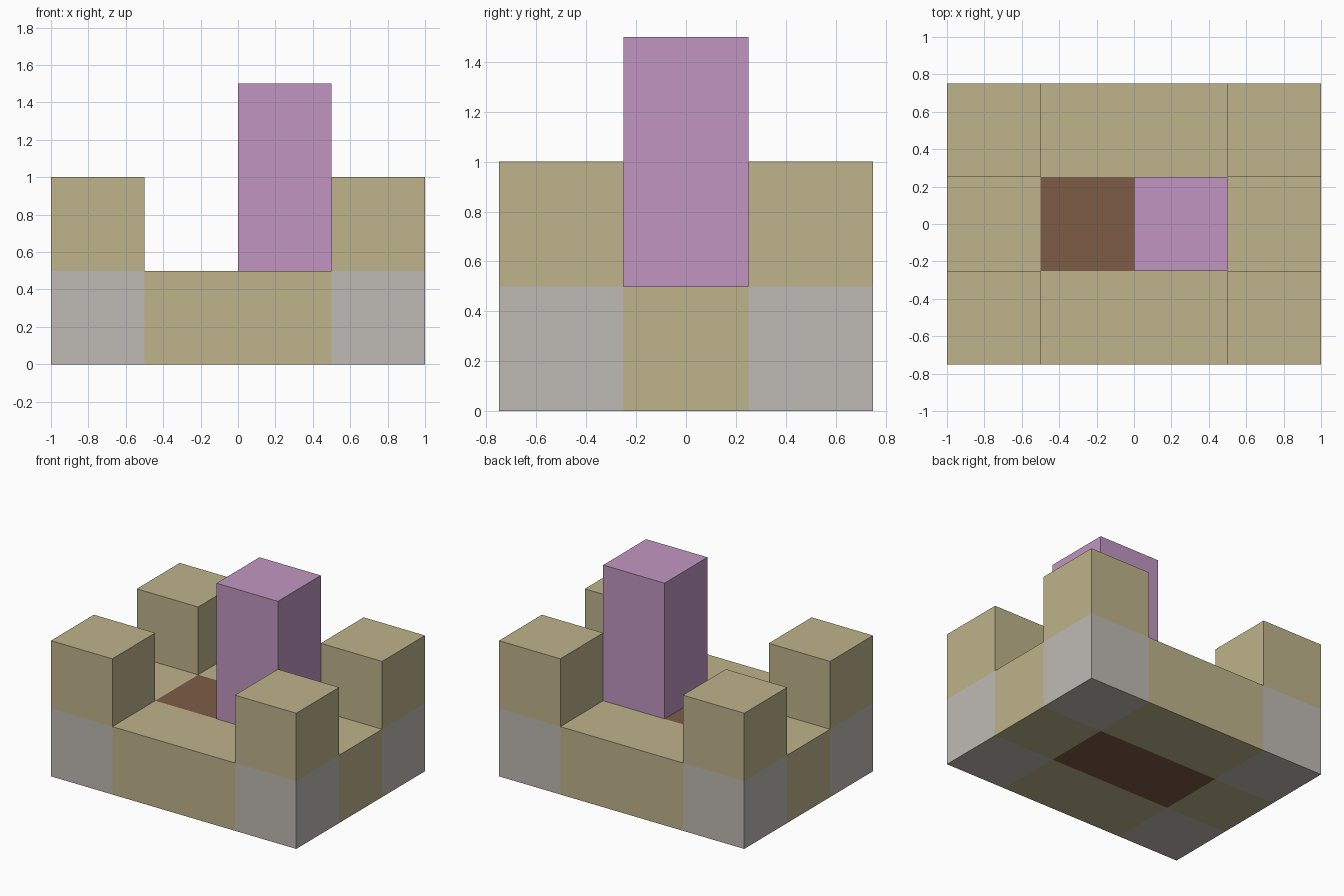
import bpy
import bmesh

cube = bpy.data.objects.get("Cube")
if cube:
    bpy.data.objects.remove(cube, do_unlink=True)

U = 0.5  # edge of one building block


def material(name, *srgb):
    color = [((c / 255 + 0.055) / 1.055) ** 2.4 for c in srgb] + [1.0]
    mat = bpy.data.materials.new(name)
    mat.use_nodes = True
    mat.diffuse_color = color
    mat.node_tree.nodes["Principled BSDF"].inputs["Base Color"].default_value = color
    return mat


sand = material("sand", 190, 179, 139)
stone = material("pale_stone", 191, 186, 180)
earth = material("brown_earth", 125, 92, 70)
mauve = material("mauve", 193, 150, 193)


def block(name, mat, center, blocks):
    """Flat-sided box: centre of its foot, and its size in blocks."""
    bm = bmesh.new()
    bmesh.ops.create_cube(bm, size=U)
    bmesh.ops.translate(bm, verts=bm.verts, vec=(0, 0, U / 2))
    bmesh.ops.scale(bm, verts=bm.verts, vec=blocks)
    mesh = bpy.data.meshes.new(name)
    bm.to_mesh(mesh)
    bm.free()
    mesh.materials.append(mat)
    obj = bpy.data.objects.new(name, mesh)
    obj.location = center
    bpy.context.collection.objects.link(obj)


# Courtyard floor and the tall tower on its left half
block("courtyard_floor", earth, (0, 0, 0), (2, 1, 1))
block("tower", mauve, (U / 2, 0, U), (1, 1, 2))

# Walls between the corners
for side, s in (("front", -1), ("back", 1)):
    block(side + "_wall", sand, (0, s * U, 0), (2, 1, 1))
for side, s in (("right", -1), ("left", 1)):
    block(side + "_wall", sand, (s * 1.5 * U, 0, 0), (1, 1, 1))

# Corner turrets: stone foot with a sand block on top
for end, sy in (("front", -1), ("back", 1)):
    for side, sx in (("right", -1), ("left", 1)):
        x, y = sx * 1.5 * U, sy * U
        block(f"{end}_{side}_corner_foot", stone, (x, y, 0), (1, 1, 1))
        block(f"{end}_{side}_corner_top", sand, (x, y, U), (1, 1, 1))
